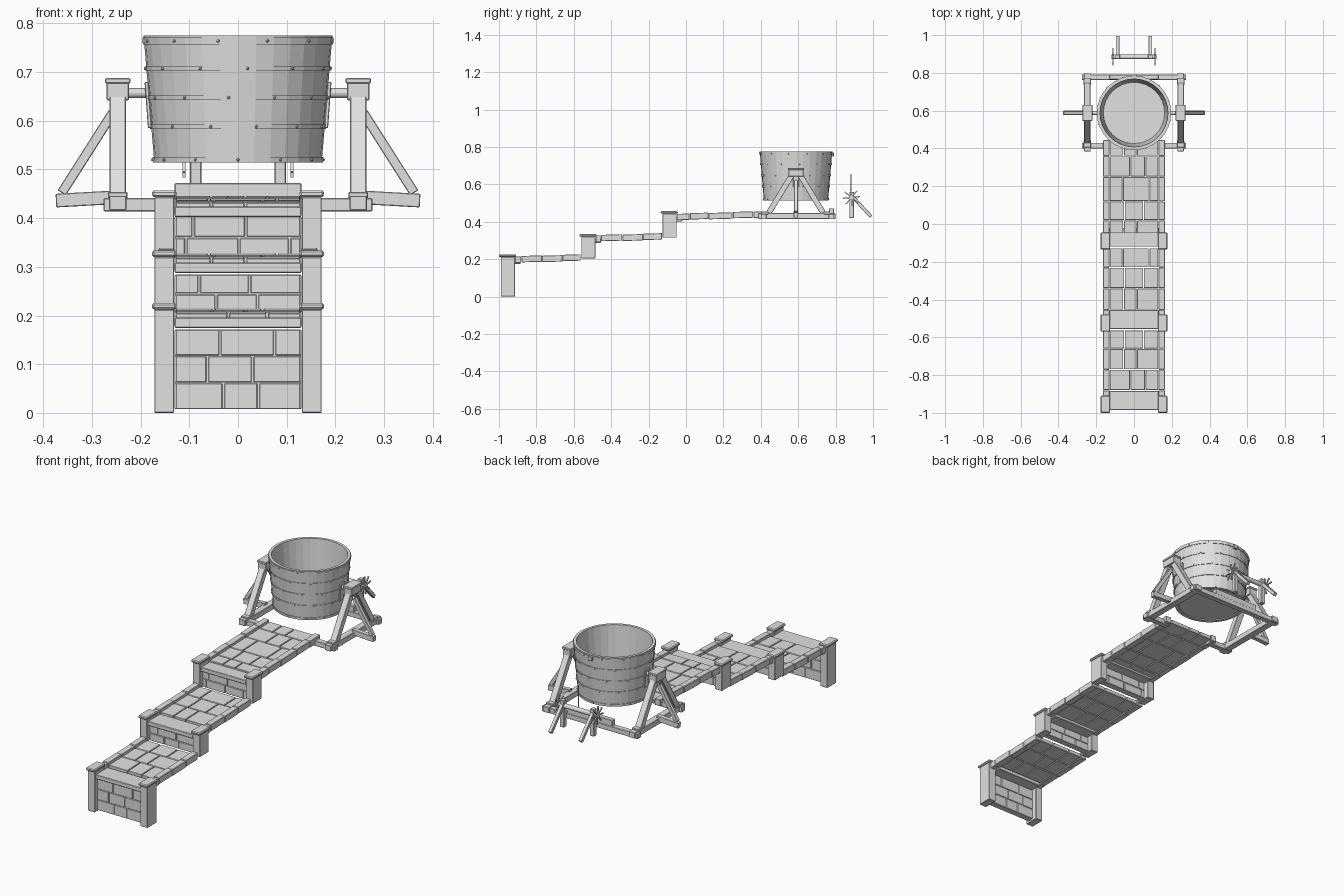
import bpy, bmesh, math
from mathutils import Vector, Matrix

if "Cube" in bpy.data.objects:
    bpy.data.objects.remove(bpy.data.objects["Cube"])

grey = bpy.data.materials.new("light grey")
grey.diffuse_color = (0.75, 0.75, 0.75, 1)
grey.use_nodes = True
grey.node_tree.nodes["Principled BSDF"].inputs["Base Color"].default_value = grey.diffuse_color


def finish(name, bm, bevel=0.0):
    me = bpy.data.meshes.new(name)
    bmesh.ops.recalc_face_normals(bm, faces=bm.faces)
    bm.to_mesh(me)
    bm.free()
    me.materials.append(grey)
    ob = bpy.data.objects.new(name, me)
    bpy.context.collection.objects.link(ob)
    if bevel:
        m = ob.modifiers.new("edge", 'BEVEL')
        m.width, m.segments, m.limit_method = bevel, 1, 'ANGLE'
    return ob


def add_box(bm, x0, x1, y0, y1, z0, z1, rise=0.0):
    """Box by its limits; rise lifts the far (+y) end."""
    vs = bmesh.ops.create_cube(bm, size=1)["verts"]
    for v in vs:
        far = v.co.y > 0
        v.co = ((x0 + x1) / 2 + v.co.x * (x1 - x0), (y0 + y1) / 2 + v.co.y * (y1 - y0),
                (z0 + z1) / 2 + v.co.z * (z1 - z0) + (rise if far else 0))


def box(name, *lim, bevel=0.002):
    bm = bmesh.new()
    add_box(bm, *lim)
    return finish(name, bm, bevel)


def add_beam(bm, a, b, w, d):
    """Bar from a to b; w is its width across, d its depth."""
    a, b = Vector(a), Vector(b)
    z = (b - a).normalized()
    side = Vector((1, 0, 0)) if abs(z.x) < 0.5 else Vector((0, 1, 0))
    side = (side - z * side.dot(z)).normalized()
    rot = Matrix((side, z.cross(side), z)).transposed().to_4x4()
    mat = Matrix.Translation((a + b) / 2) @ rot @ Matrix.Diagonal((w, d, (b - a).length, 1))
    bmesh.ops.create_cube(bm, size=1, matrix=mat)


def beam(name, a, b, w, d, bevel=0.0015):
    bm = bmesh.new()
    add_beam(bm, a, b, w, d)
    return finish(name, bm, bevel)


def rod(name, a, b, r, seg=12):
    bm = bmesh.new()
    a, b = Vector(a), Vector(b)
    q = (b - a).to_track_quat('Z', 'Y').to_matrix().to_4x4()
    bmesh.ops.create_cone(bm, cap_ends=True, segments=seg, radius1=r, radius2=r,
                          depth=(b - a).length, matrix=Matrix.Translation((a + b) / 2) @ q)
    return finish(name, bm)


def lathe(name, prof, cy, seg=32, close=False):
    bm = bmesh.new()
    rings = []
    for r, z in prof:
        if r == 0:
            rings.append([bm.verts.new((0, cy, z))] * seg)
        else:
            rings.append([bm.verts.new((r * math.cos(t), cy + r * math.sin(t), z))
                          for t in (2 * math.pi * i / seg for i in range(seg))])
    pairs = list(zip(rings, rings[1:])) + ([(rings[-1], rings[0])] if close else [])
    for p, q in pairs:
        for i in range(seg):
            j = (i + 1) % seg
            bm.faces.new(list(dict.fromkeys((p[i], p[j], q[j], q[i]))))
    return finish(name, bm)


def split_row(bm, cuts, y0, y1, z0, z1, rise=0.0, gap=0.002):
    """Row of stones across the walkway, split at the given x positions."""
    xs = [-0.13] + list(cuts) + [0.13]
    for a, b in zip(xs, xs[1:]):
        add_box(bm, a + gap, b - gap, y0, y1, z0, z1, rise)


# Stepped walkway: pillar front y, pillar z range, wall rows, paving rows, paving heights
steps = [
    (-0.99, 0.0, 0.212, [(0.008, 0.061, (-0.03, 0.042)), (0.063, 0.116, (-0.063, 0.03)),
                         (0.118, 0.171, (-0.037, 0.075))],
     [-0.915, -0.88, -0.77, -0.66, -0.562], 0.18, 0.190),
    (-0.56, 0.204, 0.320, [(0.206, 0.243, (-0.045, 0.04)), (0.246, 0.284, (-0.08, 0.024))],
     [-0.483, -0.455, -0.34, -0.23, -0.127], 0.293, 0.303),
    (-0.125, 0.315, 0.443, [(0.318, 0.359, (-0.107, 0.002, 0.106)), (0.362, 0.404, (-0.092, 0.016))],
     [-0.05, 0.02, 0.12, 0.25, 0.36, 0.445], 0.408, 0.422),
]
paving_cuts = [(-0.05, 0.05), (-0.06, 0.08), (-0.02, 0.06), (-0.055, 0.015)]

for n, (yf, z0, z1, wall, rows, h0, h1) in enumerate(steps, 1):
    yb = yf + 0.075
    for s, side in ((-1, "left"), (1, "right")):
        xa, xb = sorted((s * 0.131, s * 0.172))
        box(f"pillar_{side}_{n}", xa, xb, yf, yb, z0, z1)
        box(f"pillar_cap_{side}_{n}", xa - 0.005, xb + 0.005, yf - 0.01, yb + 0.006,
            z1, z1 + 0.014, bevel=0.004)
    # brick riser wall
    bm = bmesh.new()
    for a, b, cuts in wall:
        split_row(bm, cuts, yf + 0.018, yf + 0.052, a, b)
    add_box(bm, -0.13, 0.13, yf + 0.022, yf + 0.048, wall[0][0], wall[-1][1])
    finish(f"riser_wall_{n}", bm, 0.0015)
    # step tread over the wall
    box(f"tread_{n}", -0.13, 0.13, yf + 0.005, yf + 0.105, h0 - 0.006, h0 + 0.016)
    # paving and edge stones, rising gently to the back
    pave, curb = bmesh.new(), bmesh.new()
    span = rows[-1] - rows[0]
    for i, (a, b) in enumerate(zip(rows, rows[1:])):
        z = h0 + (h1 - h0) * (a - rows[0]) / span
        rise = (h1 - h0) * (b - a) / span
        if i or n == 3:
            split_row(pave, paving_cuts[(i + n) % 4], a + 0.002, b - 0.002, z + 0.004, z + 0.024, rise)
        lift = 0.002 * (i % 2)
        for s in (-1, 1):
            xa, xb = sorted((s * 0.13, s * 0.163))
            add_box(curb, xa, xb, a + 0.001, b - 0.001, z + lift, z + 0.034 + lift, rise)
    finish(f"paving_{n}", pave, 0.0015)
    finish(f"edge_stones_{n}", curb, 0.002)

# Bucket: tapered, open at the top
CY, ZB, ZT = 0.588, 0.515, 0.775


def radius(z):
    return 0.172 + (z - ZB) / (ZT - ZB) * 0.022


lathe("bucket", [(0, 0.52), (0.158, 0.52), (0.158, ZB), (0.172, ZB), (0.194, ZT),
                 (0.180, ZT), (0.162, 0.535), (0, 0.535)], CY)
rivets = bmesh.new()
for k, (a, b) in enumerate([(0.514, 0.526), (0.583, 0.593), (0.643, 0.652), (0.703, 0.712), (0.757, 0.771)]):
    ra, rb = radius(a), radius(b)
    lathe(f"hoop_{k + 1}", [(ra - 0.002, a), (ra + 0.003, a), (rb + 0.003, b), (rb - 0.002, b)], CY, close=True)
    for i in range(12):
        t = (i + 0.4 * k) * math.pi / 6
        r = radius((a + b) / 2) + 0.003
        bmesh.ops.create_icosphere(rivets, subdivisions=1, radius=0.0035, matrix=Matrix.Translation(
            (r * math.cos(t), CY + r * math.sin(t), (a + b) / 2)))
finish("hoop_rivets", rivets)
box("rim_latch", -0.012, 0.012, CY + 0.19, CY + 0.203, 0.748, 0.77)

# Tipping frame, mirrored left and right
for s, side in ((-1, "left"), (1, "right")):
    x = s * 0.247
    beam(f"bucket_bracket_{side}", (s * 0.181, CY, 0.585), (s * 0.188, CY, 0.68), 0.008, 0.03)
    rod(f"pivot_{side}", (s * 0.18, CY, 0.657), (s * 0.262, CY, 0.657), 0.010)
    box(f"pivot_block_{side}", x - 0.023, x + 0.023, CY - 0.04, CY + 0.04, 0.642, 0.680)
    box(f"pivot_cap_{side}", x - 0.026, x + 0.026, CY - 0.043, CY + 0.043, 0.677, 0.688)
    box(f"base_rail_{side}", x - 0.018, x + 0.018, 0.385, 0.798, 0.416, 0.446)
    for e in (-1, 1):
        tag = "front" if e < 0 else "back"
        beam(f"frame_leg_{tag}_{side}", (x, CY + e * 0.15, 0.44), (x, CY + e * 0.022, 0.65), 0.033, 0.03)
        box(f"leg_foot_{tag}_{side}", x - 0.02, x + 0.02, CY + e * 0.165 - 0.018, CY + e * 0.165 + 0.018,
            0.44, 0.454)
    # side outrigger and its brace
    beam(f"outrigger_{side}", (s * 0.25, CY, 0.443), (s * 0.374, CY, 0.436), 0.024, 0.028)
    beam(f"outrigger_brace_{side}", (s * 0.362, CY, 0.452), (s * 0.257, CY, 0.617), 0.02, 0.02)
    box(f"front_cross_beam_{side}", *sorted((s * 0.13, s * 0.276)), 0.40, 0.43, 0.414, 0.441)
box("back_cross_beam", -0.276, 0.276, 0.763, 0.792, 0.414, 0.441)
box("back_stop", -0.13, 0.13, 0.765, 0.79, 0.438, 0.472)

# Winch behind the bucket
WY, WZ = 0.885, 0.53
rod("winch_axle", (-0.118, WY, WZ), (0.118, WY, WZ), 0.012)
for s, side in ((-1, "left"), (1, "right")):
    x = s * 0.087
    box(f"winch_post_{side}", x - 0.012, x + 0.012, WY - 0.012, WY + 0.012, 0.42, 0.56)
    beam(f"winch_strut_{side}", (x, WY + 0.005, 0.535), (x, 0.99, 0.427), 0.018, 0.018)
    spokes = bmesh.new()
    for i in range(4):
        t = i * math.pi / 4 + 0.1
        d = Vector((0, math.cos(t), math.sin(t))) * 0.046
        c = Vector((s * 0.111, WY, WZ))
        add_beam(spokes, c - d, c + d, 0.006, 0.006)
    finish(f"winch_spokes_{side}", spokes)
rod("rope", (0, WY - 0.002, WZ), (0, WY - 0.002, 0.655), 0.003, 6)
